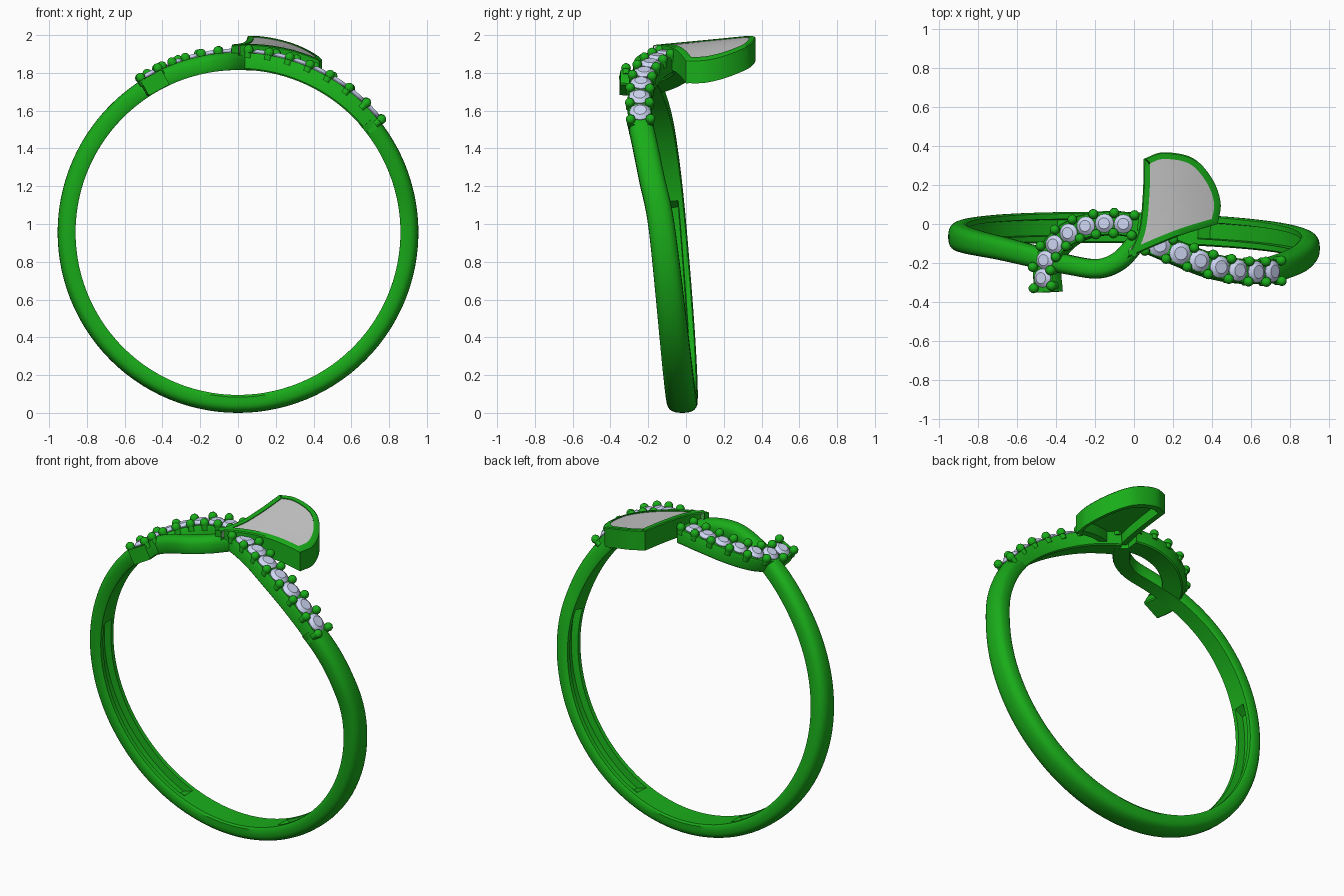
import bpy, bmesh, math
from mathutils import Vector

if "Cube" in bpy.data.objects:
    bpy.data.objects.remove(bpy.data.objects["Cube"])

CZ = 0.955  # height of the ring axis


def material(name, color):
    m = bpy.data.materials.new(name)
    m.diffuse_color = color
    m.use_nodes = True
    m.node_tree.nodes["Principled BSDF"].inputs["Base Color"].default_value = m.diffuse_color
    return m


GREEN = material("green_metal", (0.01, 0.42, 0.01, 1))
BLUE = material("pale_stone", (0.62, 0.68, 0.9, 1))


def finish(bm, name, mat=None, angle=35):
    bmesh.ops.recalc_face_normals(bm, faces=bm.faces)
    me = bpy.data.meshes.new(name)
    bm.to_mesh(me)
    bm.free()
    ob = bpy.data.objects.new(name, me)
    bpy.context.collection.objects.link(ob)
    if mat:
        me.materials.append(mat)
    bpy.ops.object.select_all(action='DESELECT')
    ob.select_set(True)
    bpy.context.view_layer.objects.active = ob
    bpy.ops.object.shade_smooth_by_angle(angle=math.radians(angle))
    return ob


def spline(pts, n):
    """Catmull-Rom through tuples, n steps per span."""
    v = [Vector(p) for p in pts]
    v = [2 * v[0] - v[1]] + v + [2 * v[-1] - v[-2]]
    out = []
    for i in range(1, len(v) - 2):
        a, b, c, d = v[i - 1:i + 3]
        for k in range(n):
            t = k / n
            out.append(0.5 * (2 * b + (c - a) * t + (2 * a - 5 * b + 4 * c - d) * t * t
                              + (3 * b - a - 3 * c + d) * t ** 3))
    return out + [v[-2]]


def frames(path):
    """(angle, y, width) samples -> axis point, radial, sideways, width, angle."""
    pos = [Vector((.92 * math.cos(p[0]), p[1], .92 * math.sin(p[0]))) for p in path]
    res = []
    for i, p in enumerate(path):
        t = pos[min(i + 1, len(pos) - 1)] - pos[max(i - 1, 0)]
        rad = Vector((math.cos(p[0]), 0, math.sin(p[0])))
        res.append((Vector((0, p[1], CZ)), rad, t.cross(rad).normalized(), p[2], p[0]))
    return res, pos


def sweep(name, frs, profile, r0, r1):
    bm = bmesh.new()
    rings = []
    for c, rad, side, w, ang in frs:
        rings.append([bm.verts.new(c + rad * (r0 + v * (r1 - r0)) + side * u * w / 2)
                      for u, v in profile(ang)])
    n = len(rings[0])
    for a, b in zip(rings, rings[1:]):
        for i in range(n):
            j = (i + 1) % n
            bm.faces.new((a[i], a[j], b[j], b[i]))
    bm.faces.new(rings[0])
    bm.faces.new(rings[-1])
    return finish(bm, name, GREEN)


def lathe(bm, origin, axis, prof, seg):
    """Turn (radius, height) points about an axis."""
    q = axis.to_track_quat('Z', 'Y')
    rings = []
    for r, h in prof:
        k = seg if r > 0 else 1
        rings.append([bm.verts.new(origin + q @ Vector((r * math.cos(2 * math.pi * i / seg),
                      r * math.sin(2 * math.pi * i / seg), h))) for i in range(k)])
    for a, b in zip(rings, rings[1:]):
        for i in range(seg):
            j = (i + 1) % seg
            f = [a[i % len(a)], a[j % len(a)], b[j % len(b)], b[i % len(b)]]
            bm.faces.new(list(dict.fromkeys(f)))


# Shank: D-shaped band that runs round the finger and on into the plain crossing strand
def band_profile(ang):
    d = math.degrees(ang)
    g = 0.45 if -190 < d < -115 or -65 < d < 10 else 0  # hollowed inner channel
    pts = []
    for i in range(15):
        t = math.pi * i / 14
        c = math.cos(t)
        pts.append((math.copysign(abs(c) ** .8, c), .4 + .6 * max(math.sin(t), 0) ** .8))
    return pts + [(-1, .12), (-.9, 0), (-.55, 0), (-.5, g), (.5, g), (.55, 0), (.9, 0), (1, .12)]


band = [(41, -.245, .13), (20, -.185, .135), (0, -.125, .14), (-45, -.055, .155),
        (-90, -.02, .16), (-135, -.025, .155), (-180, -.065, .14), (-215, -.115, .12),
        (-236, -.17, .11), (-248, -.21, .10), (-258, -.23, .10), (-265, -.19, .10),
        (-270, -.11, .10), (-273, -.05, .10)]
frs, _ = frames(spline([(math.radians(a), y, w) for a, y, w in band], 14))
sweep("band", frs, band_profile, .86, .955)


# Stone-set strands: bar, round stones and paired ball prongs
def bar_profile(ang):
    return [(-1, .08), (-.9, 0), (.9, 0), (1, .08), (1, .9), (.9, 1), (-.9, 1), (-1, .9)]


def set_strand(name, pts, count):
    path = spline([(math.acos(x / .92), y, .125) for x, y in pts], 40)
    frs, pos = frames(path)
    sweep(name + "_bar", frs[::4], bar_profile, .862, .952)
    run = [0]
    for a, b in zip(pos, pos[1:]):
        run.append(run[-1] + (b - a).length)
    step = (run[-1] - .05) / count

    def at(s):
        return frs[min(range(len(run)), key=lambda i: abs(run[i] - s))]

    stones, prongs = bmesh.new(), bmesh.new()
    rs = step * .5
    gem = [(0, -.05), (rs, .004), (rs, .008), (rs * .6, .024), (0, .024)]
    pin = [(0, -.02), (.02, -.02), (.02, .008)] + [
        (.026 * math.cos(math.radians(a)), .022 + .026 * math.sin(math.radians(a)))
        for a in (-30, 0, 30, 60)] + [(0, .048)]
    for k in range(count + 1):
        c, rad, side, w, _ = at(.025 + k * step)
        for s in (-1, 1):
            lathe(prongs, c + rad * .945 + side * s * w * .42, rad, pin, 14)
        if k < count:
            c, rad, side, w, _ = at(.025 + (k + .5) * step)
            lathe(stones, c + rad * .95, rad, gem, 16)
    finish(stones, name + "_stones", BLUE, 20)
    finish(prongs, name + "_prongs", GREEN, 50)


set_strand("left_strand", [(-.445, -.35), (-.45, -.22), (-.39, -.1), (-.27, -.02),
                           (-.12, .005), (.02, -.01)], 7)
set_strand("right_strand", [(.05, -.08), (.2, -.14), (.4, -.215), (.58, -.245), (.735, -.24)], 7)

# Petal: fan-shaped cup with a raised rim and a grey inlay
sides = [[(-.035, -.175), (.025, -.03), (.045, .15), (.05, .335)],
         [(.05, .335), (.15, .368), (.3, .34), (.4, .235), (.445, .11), (.43, 0)],
         [(.43, 0), (.25, -.055), (.1, -.115), (-.035, -.175)]]
outer = [p for s in sides for p in spline(s, 8)[:-1]]


def inset(poly, d):
    out = []
    for i, p in enumerate(poly):
        e1 = (p - poly[i - 1]).normalized()
        e2 = (poly[(i + 1) % len(poly)] - p).normalized()
        n1, n2 = Vector((e1.y, -e1.x)), Vector((e2.y, -e2.x))
        out.append(p + (n1 + n2) * d / (1 + n1.dot(n2)))
    return out


inner = inset(outer, .034)


def lift(p, drop):
    return Vector((p.x, p.y, CZ + math.sqrt(1.01 ** 2 - p.x ** 2) + .1 * p.y - drop))


def bridge(bm, rings, closed=False):
    n = len(rings[0])
    for a, b in zip(rings, rings[1:] + (rings[:1] if closed else [])):
        for i in range(n):
            j = (i + 1) % n
            bm.faces.new((a[i], a[j], b[j], b[i]))


bm = bmesh.new()
layers = [(outer, .124), (outer, .005), (inset(outer, .006), 0), (inner, 0), (inner, .124)]
bridge(bm, [[bm.verts.new(lift(p, d)) for p in poly] for poly, d in layers], True)
finish(bm, "petal_rim", GREEN)


def plate(name, top, bottom, mat=None):
    bm = bmesh.new()
    mid = Vector((.2, .11))
    scales = (.03, .3, .65, 1)
    order = [(s, top) for s in scales] + [(s, bottom) for s in reversed(scales)]
    rings = [[bm.verts.new(lift(mid + (p - mid) * s, d)) for p in inner] for s, d in order]
    bridge(bm, rings)
    bm.faces.new(rings[0])
    bm.faces.new(rings[-1])
    finish(bm, name, mat)


plate("petal_inlay", .005, .04)
plate("petal_floor", .041, .06, GREEN)
